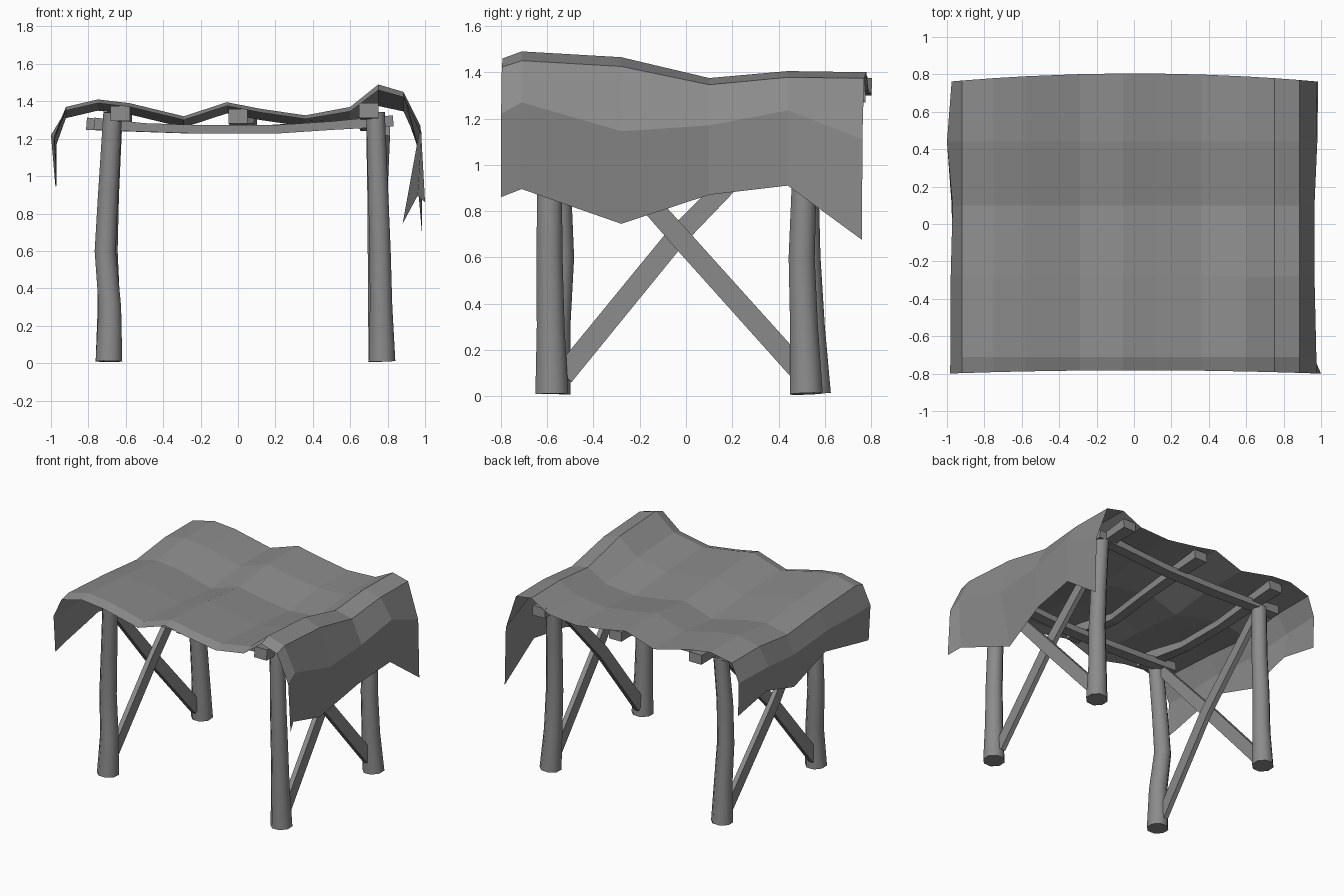
import bpy
import math
from mathutils import Vector

cube = bpy.data.objects.get("Cube")
if cube:
    bpy.data.objects.remove(cube)

grey = bpy.data.materials.new("mid grey")
grey.use_nodes = True
COLOUR = (0.26, 0.26, 0.26, 1)
grey.diffuse_color = COLOUR
grey.node_tree.nodes["Principled BSDF"].inputs["Base Color"].default_value = COLOUR


def make_object(name, verts, faces):
    mesh = bpy.data.meshes.new(name)
    mesh.from_pydata(verts, [], faces)
    mesh.materials.append(grey)
    obj = bpy.data.objects.new(name, mesh)
    bpy.context.scene.collection.objects.link(obj)
    return obj


def sweep(name, path, sizes, up, sides):
    """Sweep a polygon section along a path; sizes are half width, half height."""
    path = [Vector(p) for p in path]
    verts, faces = [], []
    grow = 1 / math.cos(math.pi / sides) if sides == 4 else 1
    for i, p in enumerate(path):
        along = (path[min(i + 1, len(path) - 1)] - path[max(i - 1, 0)]).normalized()
        across = along.cross(Vector(up)).normalized()
        normal = across.cross(along)
        w, h = sizes[i]
        for k in range(sides):
            a = 2 * math.pi * (k + 0.5) / sides
            verts.append(p + across * w * grow * math.cos(a) + normal * h * grow * math.sin(a))
    for i in range(len(path) - 1):
        for k in range(sides):
            j = (k + 1) % sides
            a, b = i * sides, (i + 1) * sides
            faces.append((a + k, a + j, b + j, b + k))
    faces.append(tuple(reversed(range(sides))))
    faces.append(tuple(range(len(verts) - sides, len(verts))))
    return make_object(name, verts, faces)


# Crooked legs: top height, then (x, y) of the axis at each height
LEG_Z = (0.01, 0.3, 0.6, 0.9)
LEG_R = (0.077, 0.065, 0.061, 0.058, 0.054)
LEGS = {
    "front_left_leg": (1.34, (0.77, -0.58), (0.765, -0.585), (0.76, -0.59), (0.75, -0.59), (0.735, -0.58)),
    "front_right_leg": (1.34, (-0.69, -0.57), (-0.685, -0.56), (-0.71, -0.54), (-0.695, -0.55), (-0.67, -0.57)),
    "back_left_leg": (1.3, (0.77, 0.52), (0.755, 0.51), (0.75, 0.5), (0.745, 0.51), (0.735, 0.53)),
    "back_right_leg": (1.26, (-0.69, 0.555), (-0.69, 0.54), (-0.7, 0.525), (-0.69, 0.52), (-0.67, 0.54)),
}
for name, (top, *axis) in LEGS.items():
    leg = sweep(name, [(x, y, z) for (x, y), z in zip(axis, LEG_Z + (top,))],
                [(r, r) for r in LEG_R], (0, 1, 0), 8)
    bpy.ops.object.select_all(action='DESELECT')
    leg.select_set(True)
    bpy.context.view_layer.objects.active = leg
    bpy.ops.object.shade_smooth_by_angle(angle=math.radians(50))

# Crossed side braces: x at foot, crossing and top of each
BRACES = (
    ("left", (0.76, 0.735, 0.71), (0.75, 0.77, 0.795)),
    ("right", (-0.7, -0.68, -0.68), (-0.7, -0.715, -0.69)),
)
for label, rising, falling in BRACES:
    for kind, xs, ys, zs in (("rising", rising, (-0.53, -0.04, 0.5), (0.09, 0.69, 1.24)),
                             ("falling", falling, (0.5, -0.03, -0.52), (0.1, 0.69, 1.24))):
        sweep(f"{label}_{kind}_brace", list(zip(xs, ys, zs)),
              [(0.046, 0.018), (0.045, 0.018), (0.036, 0.018)], (1, 0, 0), 4)

# Sagging cross beams between the leg tops
BEAM = ((-0.77, 1.28), (-0.5, 1.26), (-0.2, 1.25), (0.2, 1.25), (0.5, 1.27), (0.83, 1.295))
for label, y, reach in (("front", -0.51, 0), ("back", 0.54, -0.04)):
    sweep(label + "_beam", [(x + reach, y, z) for x, z in BEAM],
          [(0.04, 0.033)] + [(0.04, 0.023)] * 4 + [(0.04, 0.03)], (0, 0, 1), 4)

# Roof poles running front to back
POLES = (("left", 0.7, 0.69, -0.73, 1.35, 1.31),
         ("middle", 0, 0.05, -0.66, 1.32, 1.305),
         ("right", -0.63, -0.62, -0.66, 1.335, 1.31))
for label, x0, x1, front, z0, z1 in POLES:
    sweep(label + "_roof_pole",
          [(x0, front, z0), (x0, front + 0.15, z0 - 0.01), (x0, -0.2, z0 - 0.06),
           (x1, 0.2, z1 - 0.045), (x1, 0.6, z1 - 0.01), (x1, 0.775, z1)],
          [(0.052, 0.04), (0.045, 0.035), (0.035, 0.025),
           (0.035, 0.025), (0.045, 0.03), (0.052, 0.035)], (0, 0, 1), 4)

# Draped cloth: ridge profile across, and drop of each row front to back
PROFILE = ((-0.92, 1.37), (-0.75, 1.41), (-0.58, 1.39), (-0.29, 1.32), (-0.06, 1.395),
           (0.12, 1.36), (0.36, 1.325), (0.6, 1.37), (0.75, 1.49), (0.885, 1.45))
ROWS = (-0.79, -0.71, -0.28, 0.1, 0.44, 0.78)
LOW_DROP = (0.02, 0, 0.025, 0.06, 0.02, 0.02)
HIGH_DROP = (0.03, 0, 0.025, 0.115, 0.085, 0.09)
# Hanging sides per row: (fold x, fold z, hem x, hem z)
LEFT_HANG = ((0.98, 1.22, 1.0, 0.86), (0.975, 1.27, 0.96, 0.895), (0.965, 1.145, 0.88, 0.745),
             (0.965, 1.17, 0.94, 0.87), (0.98, 1.235, 0.965, 0.91), (0.975, 1.11, 0.985, 0.675))
RIGHT_HANG = ((-0.985, 1.21, -0.97, 0.94), (-0.98, 1.2, -0.975, 0.96), (-0.98, 1.21, -0.97, 1.05),
              (-0.97, 1.17, -0.975, 0.93), (-1.0, 1.22, -0.98, 1.03), (-0.975, 1.21, -0.97, 0.96))
verts, faces = [], []
for i, y in enumerate(ROWS):
    fx, fz, hx, hz = RIGHT_HANG[i]
    row = [(hx, hz), (fx, fz)]
    for x, z in PROFILE:
        w = min(max((x - 0.5) / 0.25, 0), 1)
        if x > 0.8:
            w = 0.8
        row.append((x, z - LOW_DROP[i] * (1 - w) - HIGH_DROP[i] * w))
    fx, fz, hx, hz = LEFT_HANG[i]
    row += [(fx, fz), (hx, hz)]
    # The front and back hems bow slightly
    for x, z in row:
        bow = 0
        if i == 0:
            bow = 0.008 - 0.018 * x * x
        elif i == len(ROWS) - 1:
            bow = 0.025 - 0.045 * x * x
        verts.append((x, y + bow, z))
n = len(PROFILE) + 4
for i in range(len(ROWS) - 1):
    for k in range(n - 1):
        a = i * n + k
        faces.append((a, a + 1, a + n + 1, a + n))
make_object("draped_cloth", verts, faces)
